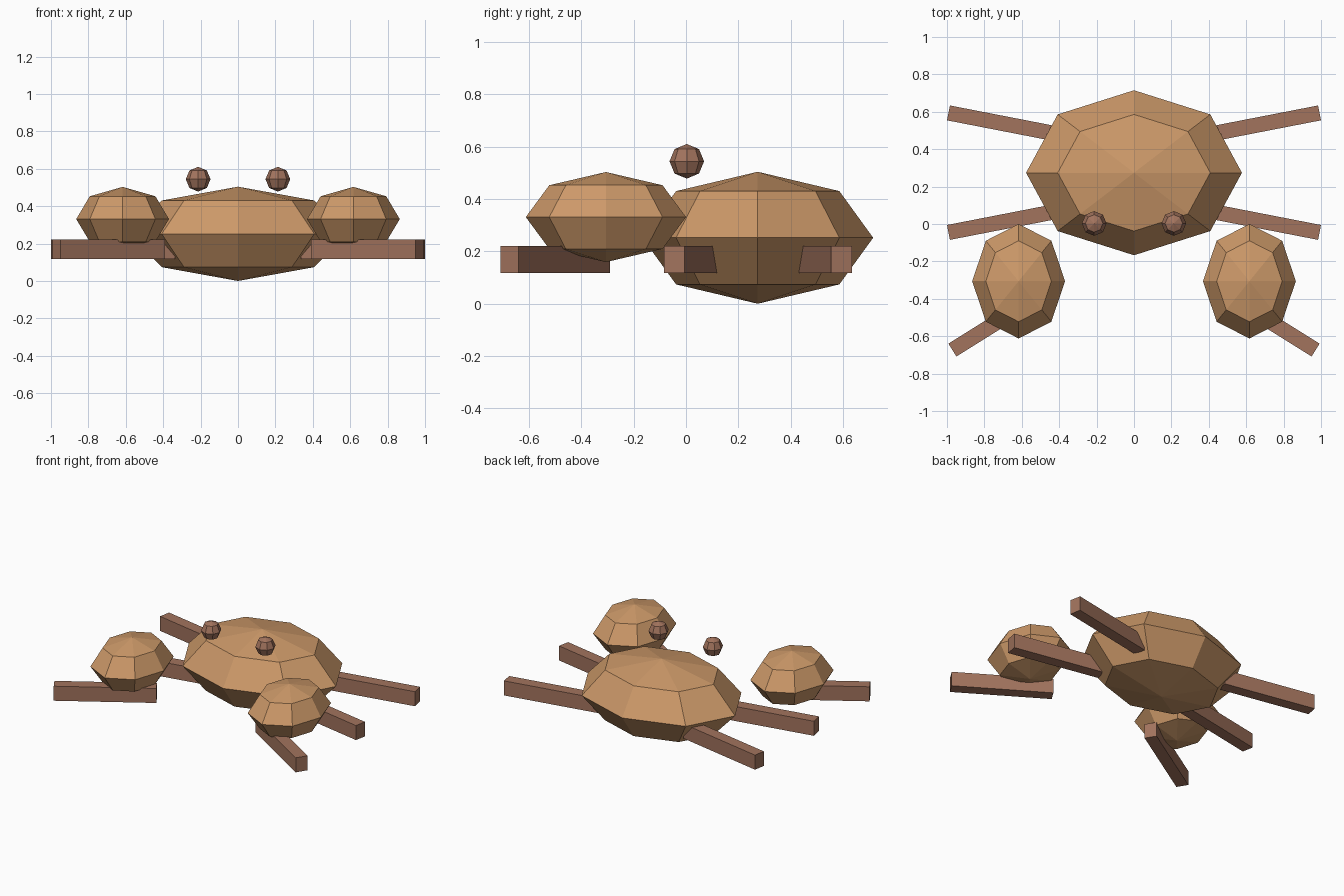
import bpy
import bmesh
import math
from mathutils import Matrix, Vector

if "Cube" in bpy.data.objects:
    bpy.data.objects.remove(bpy.data.objects["Cube"])


def make_material(name, rgb):
    mat = bpy.data.materials.new(name)
    mat.diffuse_color = (*rgb, 1)
    mat.use_nodes = True
    mat.node_tree.nodes["Principled BSDF"].inputs["Base Color"].default_value = mat.diffuse_color
    return mat


SHELL = make_material("tan_shell", (0.61, 0.32, 0.142))
LIMB = make_material("brown_limb", (0.36, 0.172, 0.11))


def add_object(name, bm, mat):
    mesh = bpy.data.meshes.new(name)
    bm.to_mesh(mesh)
    bm.free()
    mesh.materials.append(mat)
    bpy.context.collection.objects.link(bpy.data.objects.new(name, mesh))


def ellipsoid(name, center, radii, mat):
    """Faceted ball with eight sides and four rings."""
    bm = bmesh.new()
    bmesh.ops.create_uvsphere(
        bm, u_segments=8, v_segments=4, radius=1,
        matrix=Matrix.Translation(center) @ Matrix.Diagonal((*radii, 1)))
    add_object(name, bm, mat)


def leg(name, tip, angle, side):
    """Straight bar running inward from the middle of its outer end."""
    length, width, height = 0.66, 0.081, 0.103
    direction = Vector((-side * math.cos(angle), math.sin(angle), 0))
    center = Vector((side * tip[0], tip[1], 0.169)) + direction * length / 2
    turn = math.atan2(direction.y, direction.x)
    bm = bmesh.new()
    bmesh.ops.create_cube(
        bm, size=1,
        matrix=Matrix.Translation(center) @ Matrix.Rotation(turn, 4, 'Z')
        @ Matrix.Diagonal((length, width, height, 1)))
    add_object(name, bm, mat=LIMB)


# Main shell
ellipsoid("body", (0, 0.274, 0.252), (0.577, 0.441, 0.252), SHELL)

# Paired claws, eyes and limbs
for side, label in ((-1, "left"), (1, "right")):
    ellipsoid(f"{label}_claw", (side * 0.617, -0.306, 0.331),
              (0.248, 0.306, 0.172), SHELL)
    ellipsoid(f"{label}_eye", (side * 0.213, 0.003, 0.544),
              (0.066, 0.066, 0.066), LIMB)
    leg(f"{label}_claw_arm", (0.971, -0.674), math.radians(32), side)
    leg(f"{label}_middle_leg", (0.992, -0.045), math.radians(11), side)
    leg(f"{label}_rear_leg", (0.992, 0.594), math.radians(-11), side)
